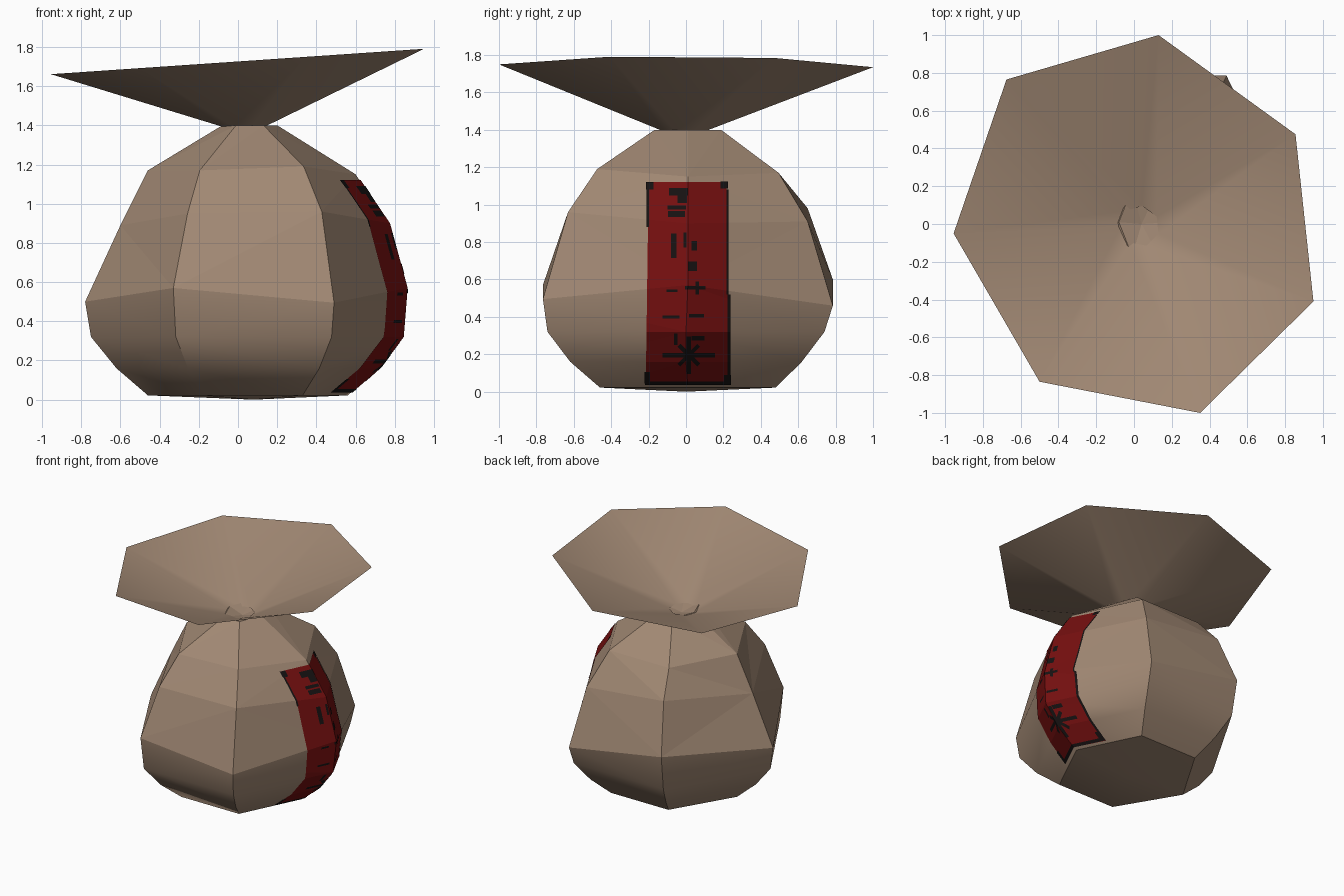
import bpy, bmesh, math
from mathutils import Vector

if "Cube" in bpy.data.objects:
    bpy.data.objects.remove(bpy.data.objects["Cube"])


def material(name, rgb):
    m = bpy.data.materials.new(name)
    m.diffuse_color = (*rgb, 1)
    m.use_nodes = True
    m.node_tree.nodes["Principled BSDF"].inputs["Base Color"].default_value = m.diffuse_color
    return m


CLOTH = material("tan cloth", (0.36, 0.25, 0.175))
RED = material("dark red paper", (0.18, 0.005, 0.005))
INK = material("black ink", (0.008, 0.006, 0.006))


def make(name, bm, mat):
    me = bpy.data.meshes.new(name)
    bm.to_mesh(me)
    me.materials.append(mat)
    ob = bpy.data.objects.new(name, me)
    bpy.context.collection.objects.link(ob)
    return ob


def smooth(ob, angle):
    bpy.ops.object.select_all(action='DESELECT')
    ob.select_set(True)
    bpy.context.view_layer.objects.active = ob
    bpy.ops.object.shade_smooth_by_angle(angle=math.radians(angle))


# Sack body: six-sided rings (centre x, centre y, x radius, y radius, heights, skew)
RINGS = [
    (0.05, 0.01, 0.51, 0.543, [0.022], 0.025),
    (0.05, 0.00, 0.67, 0.715, [0.16], 0.03),
    (0.045, 0.00, 0.795, 0.855, [0.32], 0.035),
    (0.04, 0.01, 0.82, 0.895, [0.57, 0.46, 0.60, 0.50, 0.57, 0.495], 0.04),
    (0.085, 0.01, 0.685, 0.74, [0.90, 0.91, 0.98, 0.89, 0.95, 0.96], 0.0),
    (0.07, 0.01, 0.53, 0.56, [1.15, 1.17, 1.17, 1.17, 1.17, 1.19], 0.0),
    (0.06, 0.01, 0.14, 0.205, [1.40], 0.0),
]


def ring_point(ring, i):
    cx, cy, rx, ry, zs, skew = ring
    a = math.tau * i / 6
    shift = skew if i % 3 else 0
    return (cx + shift + rx * math.cos(a), cy + ry * math.sin(a), zs[i % len(zs)])


bm = bmesh.new()
loops = [[bm.verts.new(ring_point(r, i)) for i in range(6)] for r in RINGS]
for low, high in zip(loops, loops[1:]):
    for i in range(6):
        j = (i + 1) % 6
        bm.faces.new((low[i], low[j], high[j], high[i]))
bottom = bm.verts.new((0.08, 0, 0))
top = bm.verts.new((0.04, 0, 1.365))
for i in range(6):
    j = (i + 1) % 6
    bm.faces.new((bottom, loops[0][j], loops[0][i]))
    bm.faces.new((top, loops[-1][i], loops[-1][j]))
bmesh.ops.triangulate(bm, faces=bm.faces[:])
body_bm = bm
body = make("sack_body", body_bm, CLOTH)
smooth(body, 40)
for p in body.data.polygons:           # upper panels are flat
    if max(body.data.vertices[v].co.z for v in p.vertices) > 0.65:
        p.use_smooth = False

# Flared sack mouth: seven-sided tilted sheet
RIM = [(0.13, 1.0), (-0.675, 0.765), (-0.955, -0.05), (-0.5, -0.835),
       (0.35, -1.0), (0.95, -0.41), (0.855, 0.475)]
bm = bmesh.new()
rim = [bm.verts.new((x, y, 1.726 + 0.068 * x)) for x, y in RIM]
neck = [bm.verts.new((0.03 + 0.105 * x, -0.01 + 0.105 * y, 1.39)) for x, y in RIM]
for i in range(7):
    j = (i + 1) % 7
    bm.faces.new((neck[i], neck[j], rim[j], rim[i]))
smooth(make("sack_mouth", bm, CLOTH), 60)


# Patch: clip a copy of the body's right side to a convex (y, z) outline
def patch(target, outline, offset):
    b = body_bm.copy()
    away = [f for f in b.faces if f.calc_center_median().x < 0.3 or f.normal.x < 0.2]
    bmesh.ops.delete(b, geom=away, context='FACES')
    for k, (y, z) in enumerate(outline):   # counter-clockwise seen from +x
        y2, z2 = outline[(k + 1) % len(outline)]
        bmesh.ops.bisect_plane(b, geom=b.verts[:] + b.edges[:] + b.faces[:],
                               plane_co=(0, y, z), plane_no=(0, z2 - z, y - y2),
                               clear_outer=True)
    vmap = {v: target.verts.new(v.co + Vector((offset, 0, 0))) for v in b.verts}
    for f in b.faces:
        target.faces.new([vmap[v] for v in f.verts])
    b.free()


def bar(y, z, w, h, angle=0):
    c, s = math.cos(math.radians(angle)), math.sin(math.radians(angle))
    corners = [(-w / 2, -h / 2), (w / 2, -h / 2), (w / 2, h / 2), (-w / 2, h / 2)]
    return [(y + u * c - v * s, z + u * s + v * c) for u, v in corners]


body_bm.normal_update()

# Red paper strip wrapped over the right-hand corner
bm = bmesh.new()
patch(bm, [(-0.215, 0.04), (0.235, 0.035), (0.215, 1.12), (-0.2, 1.12)], 0.006)
make("paper_strip", bm, RED)

# Abstract ink blotches (y, z, width, height)
BLOTS = [
    (-0.04, 1.07, 0.10, 0.04), (-0.02, 1.04, 0.05, 0.06), (-0.05, 0.985, 0.10, 0.02),
    (-0.05, 0.95, 0.09, 0.03), (-0.065, 0.78, 0.03, 0.13), (-0.005, 0.81, 0.015, 0.08),
    (0.045, 0.78, 0.03, 0.05), (0.035, 0.67, 0.05, 0.05), (0.05, 0.555, 0.11, 0.02),
    (0.06, 0.555, 0.02, 0.07), (-0.075, 0.54, 0.06, 0.015), (-0.08, 0.40, 0.09, 0.015),
    (0.055, 0.405, 0.08, 0.018), (-0.055, 0.28, 0.02, 0.06), (0.065, 0.285, 0.07, 0.025),
]
bm = bmesh.new()
for blot in BLOTS:
    patch(bm, bar(*blot), 0.009)
for angle, length in ((0, 0.28), (45, 0.15), (90, 0.2), (135, 0.15)):   # burst
    patch(bm, bar(0.015, 0.195, length, 0.022, angle), 0.009)
make("ink_marks", bm, INK)

# Worn dark edges and corners of the strip
bm = bmesh.new()
EDGES = [(0.01, 0.045, 0.46, 0.018), (0.231, 0.28, 0.016, 0.48), (0.222, 0.80, 0.01, 0.56),
         (-0.207, 0.075, 0.03, 0.06), (0.222, 0.065, 0.035, 0.05), (-0.195, 1.10, 0.04, 0.04),
         (0.205, 1.105, 0.04, 0.035), (-0.205, 0.98, 0.012, 0.2)]
for edge in EDGES:
    patch(bm, bar(*edge), 0.0085)
make("strip_worn_edges", bm, INK)
